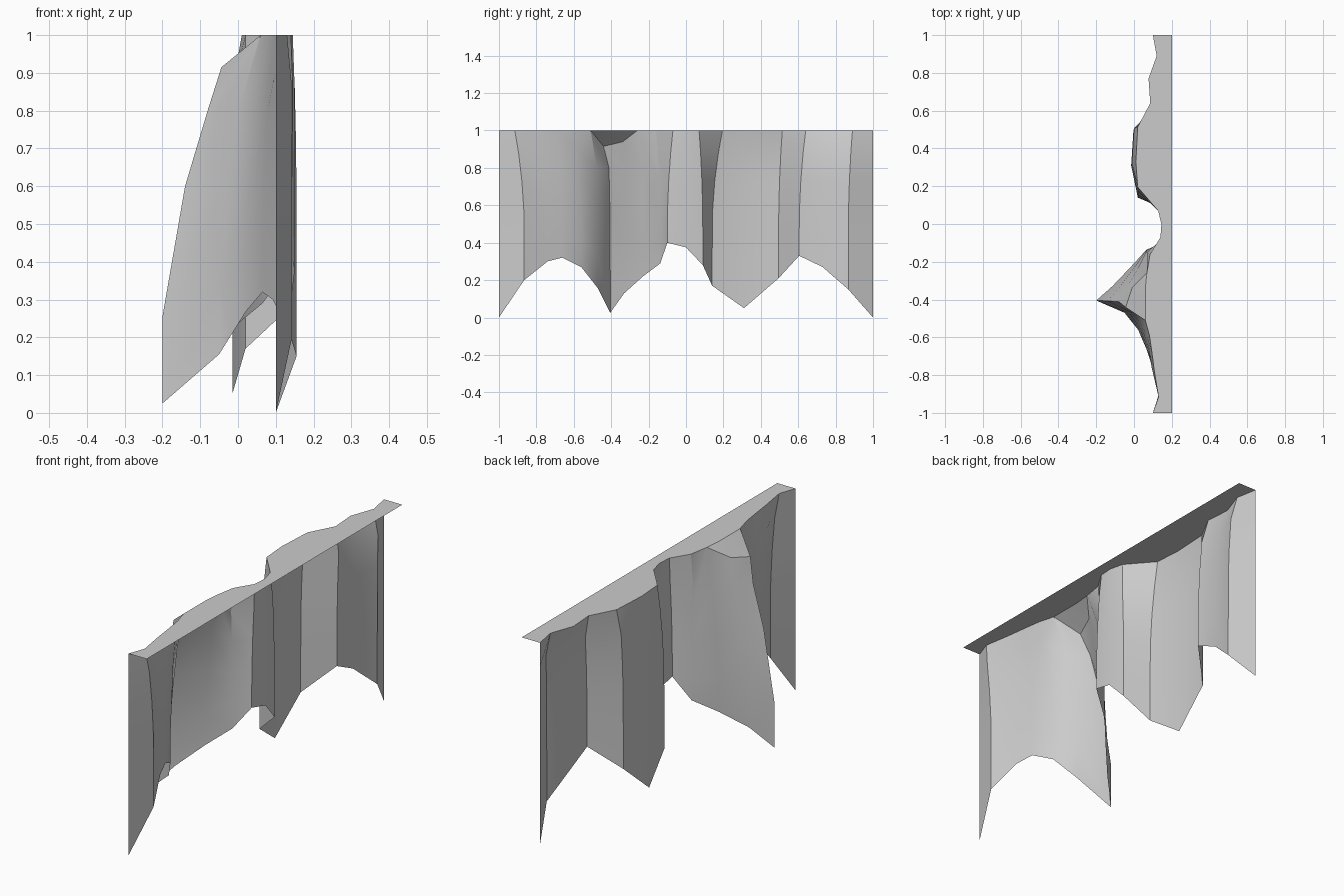
import bpy
import bmesh

if "Cube" in bpy.data.objects:
    bpy.data.objects.remove(bpy.data.objects["Cube"])

# Wall columns: rim y, rim x, foot y, foot x, foot z
columns = [
    (-1.00, .10, -1.00, .10, .00),
    (-.915, .13, -.865, .143, .20),
    (-.78, .108, -.74, .092, .30),
    (-.68, .095, -.66, .065, .32),
    (-.59, .082, -.56, .022, .27),
    (-.51, .06, -.47, -.05, .155),
    (-.45, .06, -.405, -.20, .025),
    (-.34, .06, -.33, -.115, .13),
    (-.26, .068, -.23, -.02, .22),
    (-.16, .085, -.137, .065, .29),
    (-.07, .14, -.10, .145, .40),
    (.00, .145, .00, .15, .375),
    (.07, .128, .09, .138, .28),
    (.195, .02, .14, .02, .17),
    (.33, .01, .31, -.015, .05),
    (.515, .02, .495, -.003, .21),
    (.64, .086, .605, .118, .33),
    (.77, .077, .73, .118, .27),
    (.89, .12, .868, .155, .15),
    (1.00, .10, 1.00, .10, .00),
]
# Height of the lip below the broken-away slab at the spur
spur_lip = {-.51: 1, -.45: .915, -.34: .94, -.26: 1}


def lerp(a, b, t):
    return a + (b - a) * t


def strip_mesh(name, rows):
    """Join equal-length rows of points into a sheet."""
    bm = bmesh.new()
    grid = [[bm.verts.new(p) for p in row] for row in rows]
    for a, b in zip(grid, grid[1:]):
        for i in range(len(a) - 1):
            bm.faces.new((a[i], a[i + 1], b[i + 1], b[i]))
    bmesh.ops.remove_doubles(bm, verts=bm.verts, dist=1e-4)
    mesh = bpy.data.meshes.new(name)
    bm.to_mesh(mesh)
    bm.free()
    obj = bpy.data.objects.new(name, mesh)
    bpy.context.collection.objects.link(obj)
    bpy.context.view_layer.objects.active = obj
    obj.select_set(True)
    bpy.ops.object.shade_smooth_by_angle(angle=0.5)
    obj.select_set(False)
    return obj


# Rock face: rim, lip, upper, middle, low and foot levels of each column
wall = []
for ry, rx, fy, fx, fz in columns:
    low = lerp(fz, .6, .4)
    if ry in spur_lip:
        z = spur_lip[ry]
        shape = [(z, .4 * (z < 1), .2 * (z < 1)), (.8, .54, .85), (.6, .77, .95)]
    elif -.7 < ry < -.2:
        shape = [(.9, .3, .25), (.8, .55, .5), (.6, .8, .8)]
    else:
        shape = [(.88, .85, .4), (.73, .95, .75), (.58, 1, .95)]
    levels = [(1, 0, 0)] + shape + [(low, 1, 1), (fz, 1, 1)]
    wall.append([(lerp(rx, fx, f), lerp(ry, fy, g), z) for z, f, g in levels])
strip_mesh("cliff_wall", wall)

# Flat ground on top, from the rim to a straight back edge
top = [[(.2, ry, 1), (rx, ry, 1)] for ry, rx, *_ in columns]
strip_mesh("cliff_top", top).data.flip_normals()
